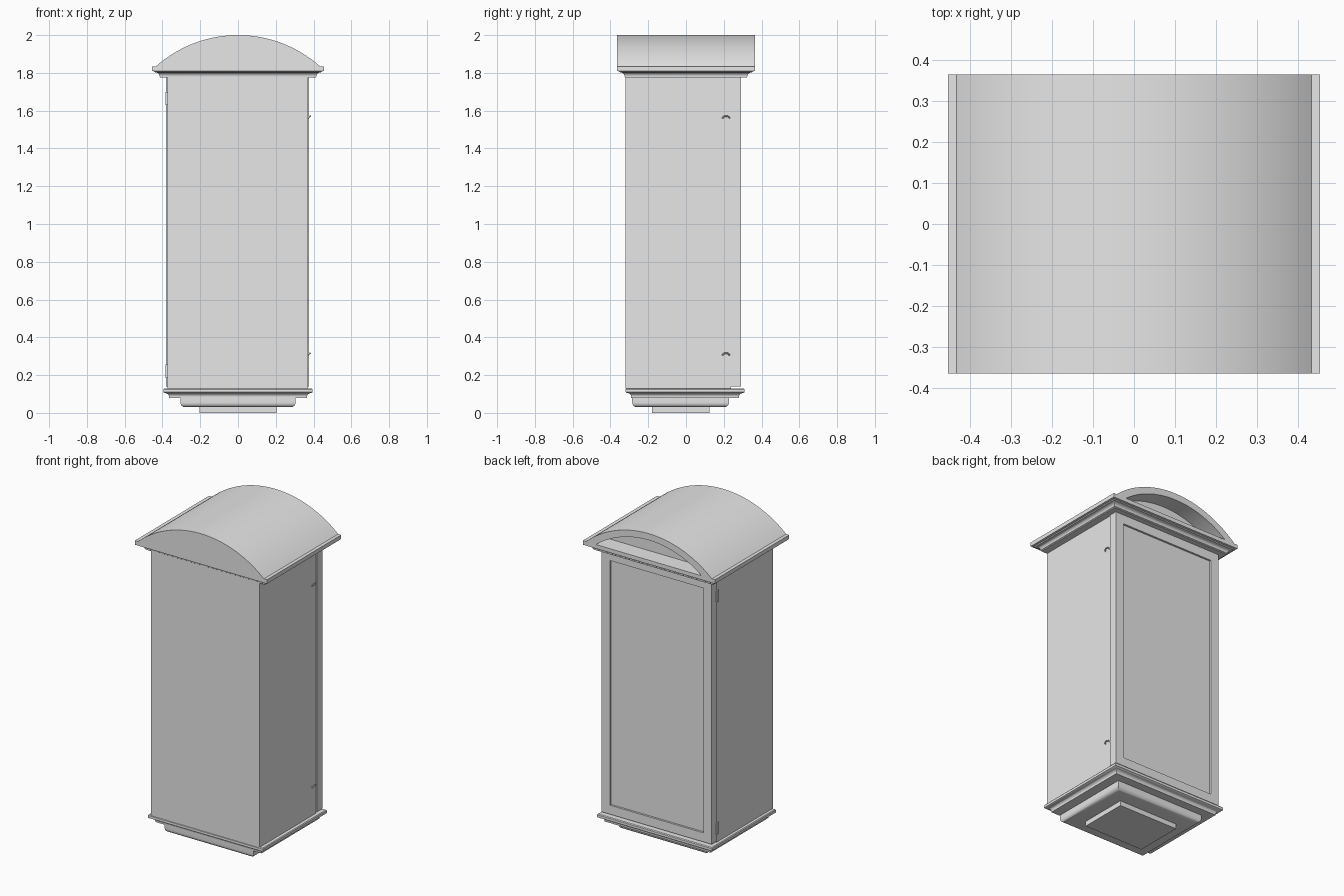
import bpy
import bmesh
import math
from mathutils import Vector

cube = bpy.data.objects.get("Cube")
if cube:
    bpy.data.objects.remove(cube, do_unlink=True)

GREY = (0.8, 0.8, 0.8, 1.0)
mat = bpy.data.materials.new("plain_grey")
mat.use_nodes = True
mat.diffuse_color = GREY
mat.node_tree.nodes["Principled BSDF"].inputs["Base Color"].default_value = GREY


def finish(name, bm, smooth=False):
    bmesh.ops.recalc_face_normals(bm, faces=bm.faces)
    mesh = bpy.data.meshes.new(name)
    bm.to_mesh(mesh)
    bm.free()
    mesh.materials.append(mat)
    obj = bpy.data.objects.new(name, mesh)
    bpy.context.collection.objects.link(obj)
    if smooth:
        bpy.ops.object.select_all(action='DESELECT')
        obj.select_set(True)
        bpy.context.view_layer.objects.active = obj
        bpy.ops.object.shade_smooth_by_angle(angle=math.radians(35))
    return obj


def box_bm(x0, x1, y0, y1, z0, z1):
    bm = bmesh.new()
    bmesh.ops.create_cube(bm, size=1)
    for v in bm.verts:
        v.co = Vector(((x0 + x1) / 2 + v.co.x * (x1 - x0),
                       (y0 + y1) / 2 + v.co.y * (y1 - y0),
                       (z0 + z1) / 2 + v.co.z * (z1 - z0)))
    return bm


def moulding(name, half_x, y0, y1, profile):
    """Stack of rectangles: profile gives (inset, height) from bottom to top."""
    bm = bmesh.new()
    rings = []
    for inset, z in profile:
        hx, a, b = half_x - inset, y0 + inset, y1 - inset
        rings.append([bm.verts.new(c) for c in
                      ((-hx, a, z), (hx, a, z), (hx, b, z), (-hx, b, z))])
    for low, high in zip(rings, rings[1:]):
        for i in range(4):
            j = (i + 1) % 4
            bm.faces.new((low[i], low[j], high[j], high[i]))
    bm.faces.new(rings[0])
    bm.faces.new(rings[-1])
    return finish(name, bm, True)


def cove(inset_low, inset_high, z_low, z_high, steps=6):
    """Concave quarter curve flaring outward as it rises."""
    pts = []
    for i in range(steps + 1):
        a = math.pi / 2 * i / steps
        pts.append((inset_low + (inset_high - inset_low) * (1 - math.cos(a)),
                    z_low + (z_high - z_low) * math.sin(a)))
    return pts


def round_under(radius, z_low, steps=6):
    """Rounded lower edge."""
    return [(radius * (1 - math.sin(a)), z_low + radius * (1 - math.cos(a)))
            for a in (math.pi / 2 * i / steps for i in range(steps + 1))]


# Stepped base
moulding("foot_block", 0.205, -0.18, 0.125, [(0, 0), (0, 0.035)])
moulding("lower_base_tier", 0.305, -0.285, 0.227,
         round_under(0.025, 0.03) + [(0, 0.085)])
moulding("upper_base_tier", 0.395, -0.32, 0.31,
         [(0.03, 0.08)] + cove(0.03, 0.008, 0.085, 0.105)
         + [(0, 0.11), (0, 0.125), (0.004, 0.13)])

# Cabinet body
finish("cabinet_body", box_bm(-0.374, 0.371, -0.32, 0.237, 0.128, 1.78))

# Door with a slightly sunken panel
bm = box_bm(-0.38, 0.377, 0.239, 0.29, 0.14, 1.775)
front = [f for f in bm.faces if f.normal.y > 0.9 or
         all(v.co.y > 0.28 for v in f.verts)]
bmesh.ops.inset_region(bm, faces=front, thickness=0.08)
ring = bmesh.ops.extrude_face_region(bm, geom=front)
bmesh.ops.translate(bm, vec=(0, -0.012, 0),
                    verts=[g for g in ring["geom"] if isinstance(g, bmesh.types.BMVert)])
bmesh.ops.delete(bm, geom=front, context='FACES_ONLY')
finish("door", bm)

# Cornice
moulding("cornice", 0.455, -0.365, 0.365,
         [(0.043, 1.775), (0.043, 1.78)] + cove(0.04, 0.016, 1.782, 1.803)
         + [(0.012, 1.808), (0, 1.81), (0, 1.835)])


# Arched roof
def arc(half_width, rise, base, steps=40):
    radius = (half_width ** 2 + rise ** 2) / (2 * rise)
    sweep = math.asin(half_width / radius)
    return [(radius * math.sin(t), base + rise - radius + radius * math.cos(t))
            for t in (sweep * (2 * i / steps - 1) for i in range(steps + 1))]


BASE = 1.834
outer, inner = arc(0.435, 0.166, BASE), arc(0.365, 0.125, BASE)
FRONT, WALL, BACK = -0.365, 0.26, 0.365
bm = bmesh.new()


def row(points, y):
    return [bm.verts.new((x, y, z)) for x, z in points]


of, ob, ib, iw = row(outer, FRONT), row(outer, BACK), row(inner, BACK), row(inner, WALL)
for a, b in ((of, ob), (ob, ib), (ib, iw)):
    for i in range(len(a) - 1):
        bm.faces.new((a[i], a[i + 1], b[i + 1], b[i]))
bm.faces.new(of)
bm.faces.new(iw)
bm.faces.new((of[0], ob[0], ib[0], iw[0], iw[-1], ib[-1], ob[-1], of[-1]))
finish("arched_roof", bm, True)

# Small hooks on one side, thin hinge leaves on the other
for label, hook_z, leaf_z in (("upper", 1.565, 1.665), ("lower", 0.31, 0.22)):
    curve = bpy.data.curves.new(label + "_hook", 'CURVE')
    curve.dimensions = '3D'
    curve.bevel_depth = 0.004
    curve.bevel_resolution = 2
    curve.use_fill_caps = True
    path = curve.splines.new('POLY')
    path.points.add(8)
    for i, p in enumerate(path.points):
        a = math.pi * i / 8
        p.co = (0.371 + 0.011 * math.sin(a), 0.212 - 0.018 * math.cos(a),
                hook_z - 0.004 + 0.01 * math.sin(a), 1)
    curve.materials.append(mat)
    bpy.context.collection.objects.link(bpy.data.objects.new(label + "_hook", curve))
    finish(label + "_hinge_leaf",
           box_bm(-0.385, -0.37, 0.226, 0.246, leaf_z - 0.035, leaf_z + 0.035))
